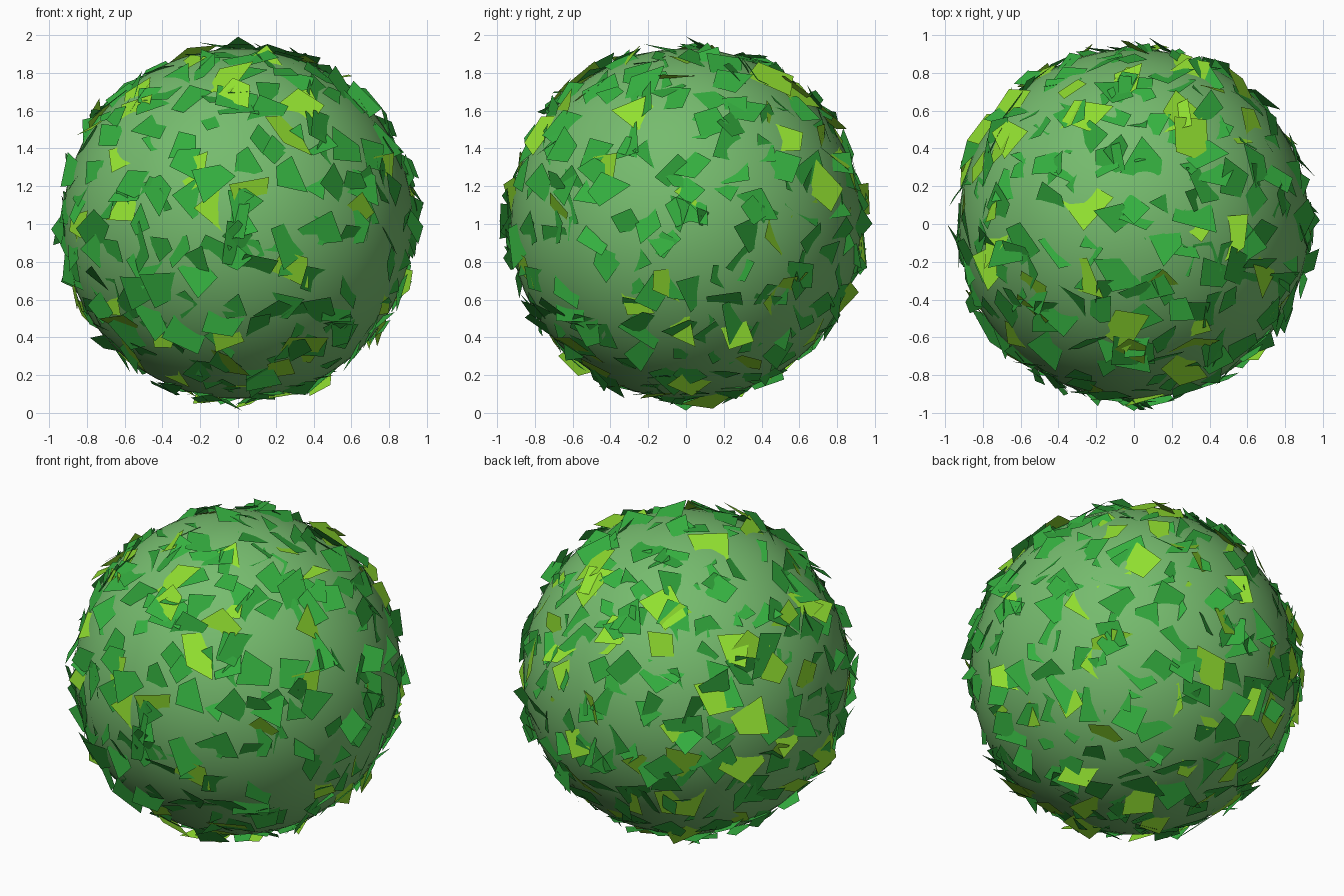
import bpy, bmesh, math, random
from mathutils import Vector

if "Cube" in bpy.data.objects:
    bpy.data.objects.remove(bpy.data.objects["Cube"])

random.seed(11)
CENTRE, R = Vector((0, 0, 1.002)), 0.928


def material(name, rgb):
    m = bpy.data.materials.new(name)
    m.diffuse_color = (*rgb, 1)
    m.use_nodes = True
    m.node_tree.nodes["Principled BSDF"].inputs["Base Color"].default_value = m.diffuse_color
    return m


# Smooth inner ball of the bush
bpy.ops.mesh.primitive_uv_sphere_add(segments=64, ring_count=32, radius=R, location=CENTRE)
ball = bpy.context.object
ball.name = "bush_core"
ball.data.materials.append(material("core_green", (0.18, 0.5, 0.155)))
bpy.ops.object.shade_smooth()


def add_leaf(bm, n, size):
    """One irregular, tilted quad, partly sunk into the ball."""
    t = n.orthogonal().normalized()
    b = n.cross(t)
    spin = random.uniform(0, math.tau)
    tilt = Vector((random.gauss(0, 0.27), random.gauss(0, 0.27)))
    lift = R + random.uniform(-0.018, 0.022)
    corners = []
    for k in range(4):
        a = spin + k * math.pi / 2 + random.uniform(-0.45, 0.45)
        r = size * random.uniform(0.7, 1.35)
        u, v = r * math.cos(a), r * math.sin(a)
        h = lift + u * tilt.x + v * tilt.y + random.uniform(-0.015, 0.015)
        p = t * u + b * v + n * h
        p *= min(1, 0.99 / p.length)
        corners.append(bm.verts.new(CENTRE + p))
    bm.faces.new(corners)


def leaf_object(name, normals, size, mat):
    bm = bmesh.new()
    for n in normals:
        add_leaf(bm, n, size * random.uniform(0.75, 1.2))
    me = bpy.data.meshes.new(name)
    bm.to_mesh(me)
    bm.free()
    me.materials.append(mat)
    bpy.context.collection.objects.link(bpy.data.objects.new(name, me))


def scatter(count, jitter):
    """Evenly spread directions over the ball, with some disorder."""
    out = []
    for i in range(count):
        z = 1 - 2 * (i + 0.5) / count
        a = i * math.pi * (3 - math.sqrt(5))
        s = math.sqrt(1 - z * z)
        j = Vector([random.gauss(0, jitter) for _ in range(3)])
        out.append((Vector((s * math.cos(a), s * math.sin(a), z)) + j).normalized())
    return out


def depth(a, b):
    return math.sqrt(max(0, 0.88 - a * a - b * b))


# Bright leaves at the spots seen on the front, right and top
front = [(-.05, 1.77), (.27, 1.48), (-.24, 1.28), (-.08, 1.1), (.06, 1.12), (-.6, 1.1),
         (-.07, .4), (-.42, .44), (.64, 1.03), (.29, 1.68), (.29, .76), (.33, .33),
         (-.55, 1.66), (.78, .42), (-.6, .47)]
right = [(-.02, 1.87), (-.66, 1.67), (-.23, 1.58), (-.47, 1.24), (.1, 1.15), (-.07, .9),
         (-.08, .7), (-.28, .57), (.26, .44), (.53, .63), (.72, 1.2), (.45, 1.77),
         (.48, 1.56), (.74, .38)]
top = [(-.06, .75), (.3, .8), (-.25, .57), (.28, .58), (-.25, .09), (-.28, -.28),
       (.13, -.31), (-.55, -.48), (.3, -.66), (-.75, -.09), (.48, -.07), (-.72, .4), (-.51, .78)]
bright = [Vector((x, -depth(x, z - 1), z - 1)) for x, z in front]
bright += [Vector((depth(y, z - 1), y, z - 1)) for y, z in right]
bright += [Vector((x, y, depth(x, y))) for x, y in top]
# Scattered bright leaves on the back, left and underside
bright += [n for n in scatter(95, 0.08) if n.y > 0.45 or n.x < -0.6 or n.z < -0.75]
bright = [n.normalized() for n in bright]

leaf_object("bright_leaves", bright, 0.122, material("lime_green", (0.29, 0.76, 0.03)))
leaf_object("dark_leaves", scatter(430, 0.08), 0.106, material("leaf_green", (0.035, 0.43, 0.05)))

# Tip leaves that set the overall height and width
bm = bmesh.new()
for n in ((0, 0, 1), (0.02, 0, -1), (-1, 0, -0.03), (1, 0.02, 0.1), (0.08, 1, 0), (0, -1, 0.02)):
    n = Vector(n).normalized()
    t = n.orthogonal().normalized()
    b = n.cross(t)
    pts = [n * 0.99, t * .12 + n * .94, t * .1 + b * .13 + n * .91, b * .11 + n * .93]
    bm.faces.new([bm.verts.new(CENTRE + p) for p in pts])
me = bpy.data.meshes.new("tip_leaves")
bm.to_mesh(me)
bm.free()
me.materials.append(bpy.data.materials["leaf_green"])
bpy.context.collection.objects.link(bpy.data.objects.new("tip_leaves", me))
